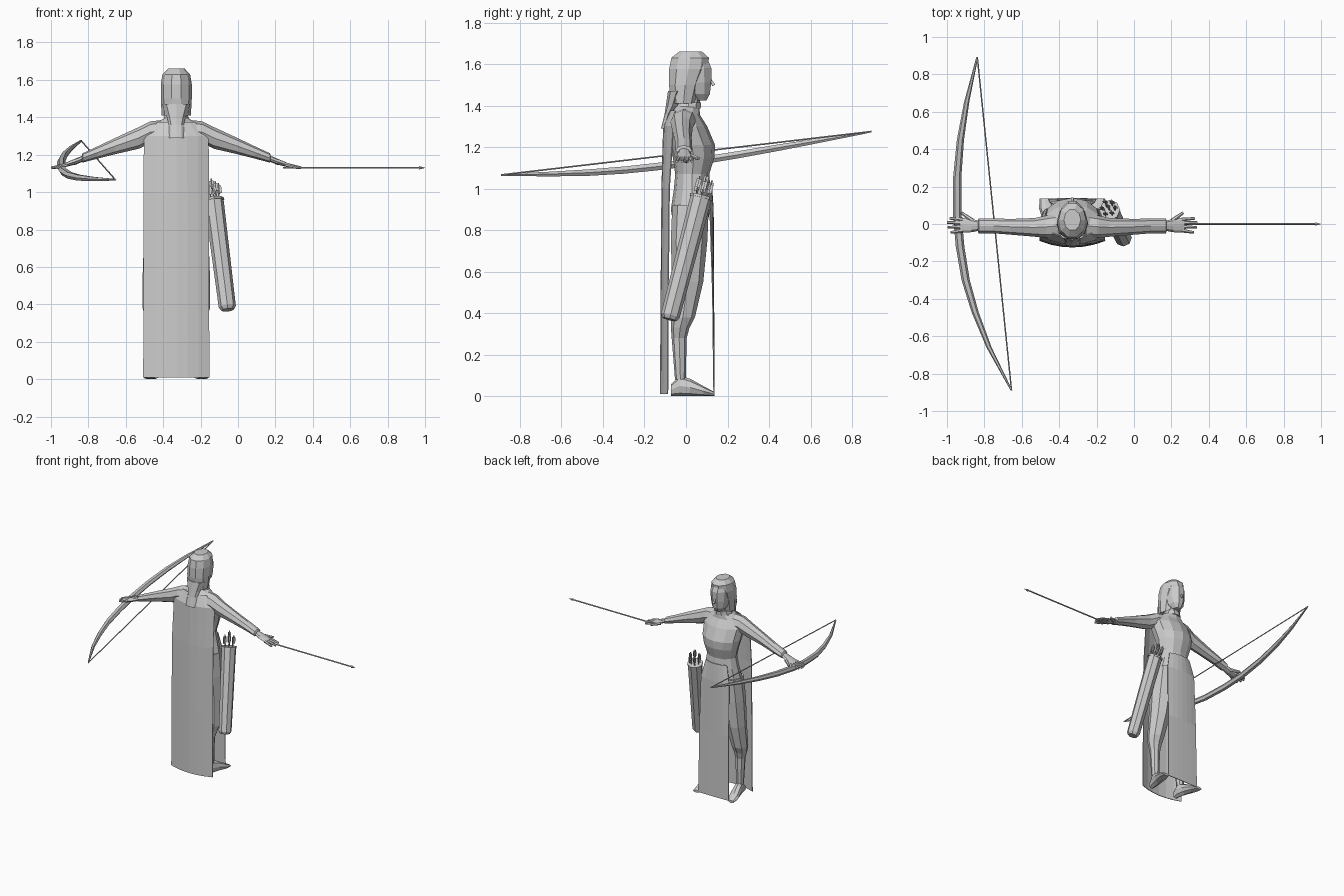
import bpy, bmesh, math, random
from mathutils import Vector as V

random.seed(4)
CX = -0.33  # body centre line
grey = bpy.data.materials.new("plain grey")
grey.diffuse_color = (0.6, 0.6, 0.6, 1)
X, Y, Z = V((1, 0, 0)), V((0, 1, 0)), V((0, 0, 1))


def finish(name, bm, x=0.0, mirror=False, solid=0.0):
    bmesh.ops.recalc_face_normals(bm, faces=bm.faces)
    me = bpy.data.meshes.new(name)
    bm.to_mesh(me)
    bm.free()
    me.materials.append(grey)
    ob = bpy.data.objects.new(name, me)
    bpy.context.collection.objects.link(ob)
    ob.location.x = x
    if mirror:
        ob.modifiers.new("mirror", 'MIRROR')
    if solid:
        m = ob.modifiers.new("solid", 'SOLIDIFY')
        m.thickness, m.offset = solid, 0
    return ob


def loft(name, rings, u=X, v=Y, n=8, **kw):
    """Skin elliptical rings given as (x, y, z, radius_u, radius_v)."""
    bm = bmesh.new()
    loops = []
    for x, y, z, a, b in rings:
        loops.append([bm.verts.new(V((x, y, z)) + u * a * math.cos(t) + v * b * math.sin(t))
                      for t in (2 * math.pi * i / n for i in range(n))])
    for p, q in zip(loops, loops[1:]):
        for i in range(n):
            j = (i + 1) % n
            bm.faces.new((p[i], p[j], q[j], q[i]))
    bm.faces.new(loops[0])
    bm.faces.new(loops[-1])
    return finish(name, bm, **kw)


def rod(name, a, b, r1, r2, n=6, **kw):
    a, b = V(a), V(b)
    d = (b - a).normalized()
    u = d.orthogonal().normalized()
    return loft(name, [(*a, r1, r1), (*b, r2, r2)], u, d.cross(u), n, **kw)


def sheet(name, rows, n=6, **kw):
    """Hanging cloth: rows of (z, half_width, y at middle, y at edge)."""
    bm = bmesh.new()
    g = [[bm.verts.new((w * s, ym + (ye - ym) * s * s, z))
          for s in (2 * i / n - 1 for i in range(n + 1))] for z, w, ym, ye in rows]
    for p, q in zip(g, g[1:]):
        for i in range(n):
            bm.faces.new((p[i], p[i + 1], q[i + 1], q[i]))
    return finish(name, bm, x=CX, solid=0.005, **kw)


# torso, neck and collar
loft("torso", [(0, .02, .79, .13, .075), (0, .022, .9, .155, .095), (0, .03, 1.0, .13, .088),
               (0, .03, 1.07, .115, .082), (0, .037, 1.15, .135, .1), (0, .028, 1.21, .15, .112),
               (0, .0, 1.3, .16, .102), (0, -.008, 1.355, .13, .075), (0, .005, 1.395, .065, .06)],
     n=12, x=CX)
loft("neck", [(0, .0, 1.36, .06, .06), (0, .015, 1.41, .05, .052), (0, .02, 1.47, .045, .05)], x=CX)
loft("collar", [(0, .008, 1.385, .07, .066), (0, .015, 1.415, .06, .06)], n=10, x=CX)

# head, nose, hair cap and hanging hair
loft("face", [(0, .068, 1.425, .028, .032), (0, .05, 1.455, .055, .068), (0, .035, 1.51, .07, .091),
              (0, .03, 1.58, .072, .097), (0, .025, 1.63, .06, .08)], n=10, x=CX)
rod("nose", (0, .115, 1.53), (0, .134, 1.497), .006, .011, 4, x=CX)
loft("hair_cap", [(0, -.012, 1.41, .078, .062), (0, -.004, 1.5, .083, .082), (0, .012, 1.575, .083, .098),
                  (0, .02, 1.63, .074, .095), (0, .022, 1.66, .045, .058)], n=10, x=CX)
loft("hair_tail", [(0, -.045, 1.47, .075, .042), (0, -.065, 1.4, .05, .032), (0, -.085, 1.36, .04, .018),
                   (0, -.108, 1.29, .04, .012)], x=CX)

# baggy trouser legs gathered below the knee, shins and shoes
loft("trouser_legs", [(.08, .022, .92, .075, .088), (.09, .015, .75, .083, .088), (.105, .008, .55, .075, .075),
                      (.12, -.015, .38, .06, .058), (.117, -.028, .33, .05, .045), (.112, -.033, .28, .037, .036),
                      (.113, -.027, .08, .028, .026)], x=CX, mirror=True)
loft("shoes", [(.108, -.073, .03, .022, .028), (.112, -.03, .05, .032, .05), (.122, .02, .042, .036, .042),
               (.138, .085, .024, .04, .024), (.15, .137, .01, .024, .01)], X, Z, x=CX, mirror=True)

# sleeves and hands
loft("sleeves", [(.08, -.01, 1.33, .065, .055), (.14, -.015, 1.32, .06, .058), (.2, -.018, 1.29, .05, .058),
                 (.33, -.015, 1.245, .042, .043), (.42, -.01, 1.212, .04, .033), (.5, -.01, 1.183, .04, .025),
                 (.505, -.01, 1.181, .03, .018)], Y, Z, x=CX, mirror=True)
loft("palms", [(.49, -.01, 1.183, .025, .017), (.54, -.008, 1.163, .036, .016), (.6, -.006, 1.143, .04, .011)],
     Y, Z, x=CX, mirror=True)
for i, (y, tip, dx) in enumerate(((.024, .03, .655), (.005, .008, .668), (-.015, -.018, .665), (-.035, -.045, .65))):
    rod("fingers_%d" % i, (.585, y, 1.147), (dx, tip, 1.13), .011, .007, x=CX, mirror=True)
rod("thumbs", (.535, .018, 1.16), (.592, .06, 1.145), .013, .008, x=CX, mirror=True)

# cape at the back, long panel at the front
sheet("cape", [(1.375, .1, -.075, -.05), (1.3, .172, -.108, -.06), (1.0, .175, -.116, -.08),
               (.5, .175, -.12, -.085), (.01, .176, -.123, -.088)])
sheet("front_panel", [(1.03, .09, .122, .1), (.9, .12, .131, .115), (.5, .125, .133, .128), (.01, .13, .136, .134)])

# quiver with a rim and spare arrows
low, high = V((-.055, -.08, .37)), V((-.13, .075, .965))
axis = (high - low).normalized()
side = axis.cross(X).normalized()
across = side.cross(axis)


def ring(t, r):
    return (*low.lerp(high, t), r, r)


loft("quiver", [ring(0, .035), ring(.03, .046), ring(.98, .052), ring(.98, .056), ring(1.0, .056), ring(1.0, .046)],
     across, side, 8)
for i in range(7):
    a = i * 2 * math.pi / 6
    off = (across * math.cos(a) + side * math.sin(a)) * (.03 if i < 6 else 0)
    base = high + off * .8
    tip = high + off * 1.2 + axis * random.uniform(.07, .115)
    rod("spare_arrow_shaft_%d" % i, base - axis * .05, tip, .004, .004, 5)
    for j, w in enumerate((across, side)):  # fletching vanes
        bm = bmesh.new()
        bm.faces.new([bm.verts.new(tip + w * s * .012 - axis * h)
                      for s, h in ((-1, .012), (1, .012), (1, .055), (-1, .055))])
        finish("spare_arrow_vane_%d_%d" % (i, j), bm, solid=.002)

# bow, string and the arrow in hand
tips = (-.838, .893, 1.275), (-.655, -.89, 1.066)
loft("bow", [(*tips[0], .005, .005), (-.895, .65, 1.233, .014, .013), (-.928, .45, 1.198, .019, .018),
             (-.945, .25, 1.163, .022, .02), (-.945, .05, 1.131, .023, .021), (-.93, -.12, 1.108, .023, .021),
             (-.9, -.3, 1.089, .022, .02), (-.85, -.47, 1.077, .019, .018), (-.775, -.66, 1.07, .014, .013),
             (*tips[1], .005, .005)], X, Z, 6)
rod("bow_string", tips[0], tips[1], .004, .004, 5)
rod("arrow_shaft", (.24, 0, 1.13), (.975, 0, 1.13), .005, .005)
rod("arrow_head", (.968, 0, 1.13), (1.0, 0, 1.13), .009, .001)
